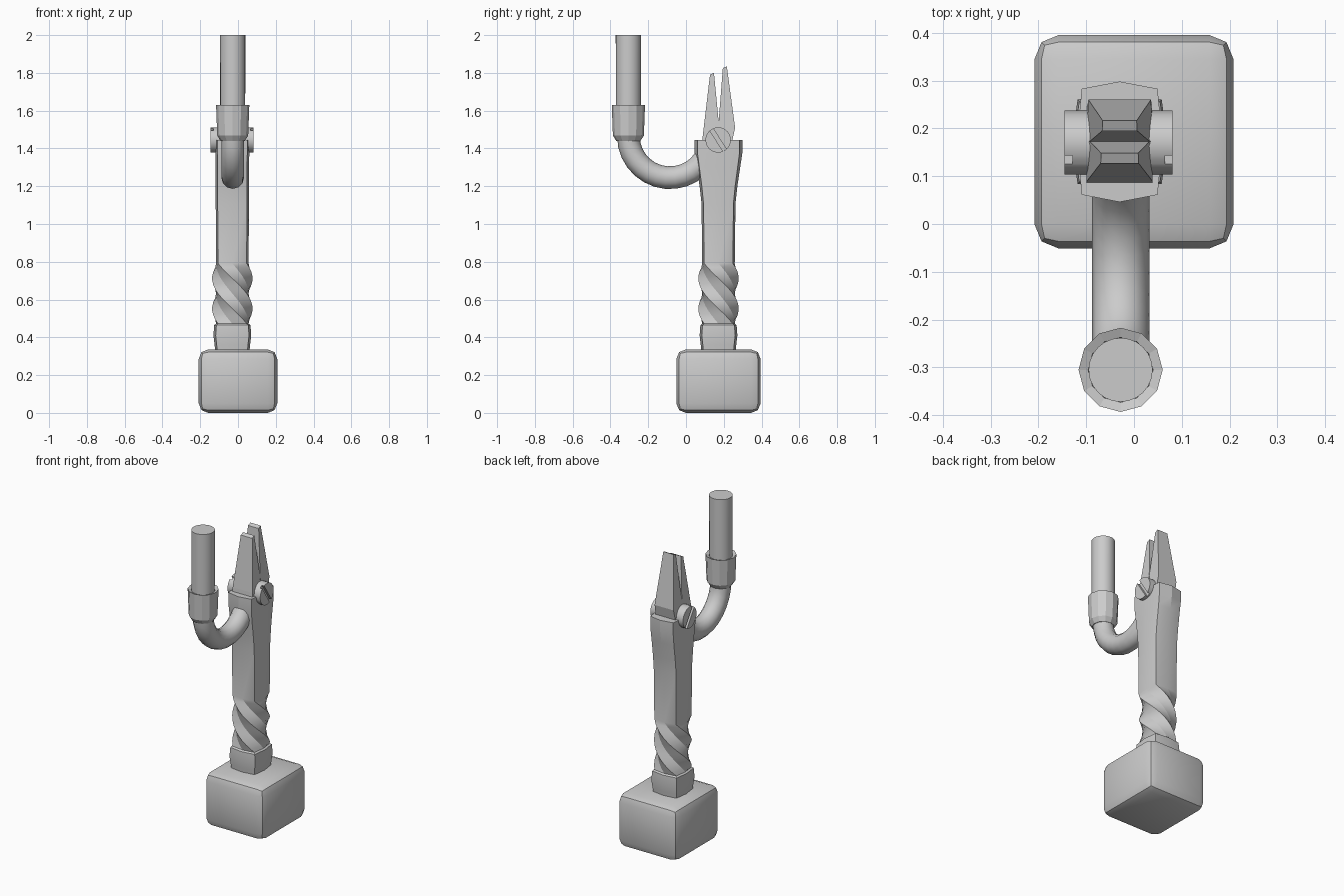
import bpy, bmesh, math
from mathutils import Vector, Matrix

if "Cube" in bpy.data.objects:
    bpy.data.objects.remove(bpy.data.objects["Cube"])

CX, CY = -0.03, 0.172          # stem axis
HOOK_Y = -0.305                # candle axis

grey = bpy.data.materials.new("plain grey")
grey.diffuse_color = (0.6, 0.6, 0.6, 1)
grey.use_nodes = True
grey.node_tree.nodes["Principled BSDF"].inputs["Base Color"].default_value = grey.diffuse_color


def finish(name, bm, smooth=None):
    bmesh.ops.recalc_face_normals(bm, faces=bm.faces)
    me = bpy.data.meshes.new(name)
    bm.to_mesh(me)
    bm.free()
    me.materials.append(grey)
    ob = bpy.data.objects.new(name, me)
    bpy.context.collection.objects.link(ob)
    if smooth:
        bpy.ops.object.select_all(action='DESELECT')
        ob.select_set(True)
        bpy.context.view_layer.objects.active = ob
        bpy.ops.object.shade_smooth_by_angle(angle=math.radians(smooth))
    return ob


def loft(name, rings, smooth=None):
    """Skin a list of equal-length point rings and cap both ends."""
    bm = bmesh.new()
    vs = [[bm.verts.new(p) for p in r] for r in rings]
    n = len(rings[0])
    for a, b in zip(vs, vs[1:]):
        for i in range(n):
            j = (i + 1) % n
            bm.faces.new((a[i], a[j], b[j], b[i]))
    bm.faces.new(vs[0])
    bm.faces.new(vs[-1])
    return finish(name, bm, smooth)


def lathe(name, profile, x, y, n, smooth=None):
    ang = [2 * math.pi * i / n for i in range(n)]
    return loft(name, [[(x + r * math.cos(a), y + r * math.sin(a), z) for a in ang]
                       for r, z in profile], smooth)


def box(name, centre, size, rot=None):
    bm = bmesh.new()
    bmesh.ops.create_cube(bm, size=1)
    bmesh.ops.transform(bm, verts=bm.verts, matrix=Matrix.Translation(centre)
                        @ (rot or Matrix()) @ Matrix.Diagonal((*size, 1)))
    return bm


def bulged_square(z, hx, hy, twist=0):
    """Square with slightly raised side middles; hx, hy are half widths."""
    pts = []
    for i in range(8):
        a = math.radians(45 * i)
        r = 1.0 if i % 2 == 0 else 0.88 * math.sqrt(2)
        x, y = r * hx * math.cos(a), r * hy * math.sin(a)
        c, s = math.cos(twist), math.sin(twist)
        pts.append((CX + x * c - y * s, CY + x * s + y * c, z))
    return pts


# rounded base block
bm = box("base", (0, CY, 0.168), (0.416, 0.446, 0.336))
bmesh.ops.bevel(bm, geom=bm.edges[:], offset=0.05, segments=2, profile=0.5,
                affect='EDGES', clamp_overlap=True)
finish("base_block", bm, 25)

# stem foot, twisted part, plain shaft and flared head
rings = [bulged_square(0.32, 0.09, 0.09), bulged_square(0.36, 0.094, 0.094),
         bulged_square(0.41, 0.1, 0.1), bulged_square(0.465, 0.096, 0.096)]
STEPS = 14
for i in range(STEPS + 1):
    t = i / STEPS
    rings.append(bulged_square(0.472 + 0.32 * t, 0.086, 0.086, -math.pi * t))
for z, hx, hy in ((1.11, 0.088, 0.09), (1.2, 0.088, 0.1), (1.3, 0.088, 0.115),
                  (1.375, 0.09, 0.126), (1.445, 0.09, 0.126)):
    rings.append(bulged_square(z, hx, hy, -math.pi))
loft("twisted_stem", rings, 20)

# two tapered jaws: y-z outline, narrower in x towards the tips
jaws = {
    "front_jaw": ((0.085, 1.42), (0.089, 1.47), (0.127, 1.79), (0.148, 1.80),
                  (0.174, 1.53), (0.168, 1.42)),
    "back_jaw": ((0.24, 1.42), (0.26, 1.51), (0.216, 1.835), (0.195, 1.825),
                 (0.172, 1.53), (0.172, 1.42)),
}
for name, outline in jaws.items():
    sides = []
    for s in (-1, 1):
        sides.append([(CX + s * (0.069 - 0.033 * max(0, (z - 1.47) / 0.36)), y, z)
                      for y, z in outline])
    loft(name, sides)

# pivot bolt through the head, with a slot in each end
turn_x = Matrix.Rotation(math.pi / 2, 4, 'Y')
bm = bmesh.new()
bmesh.ops.create_cone(bm, cap_ends=True, segments=24, radius1=0.067, radius2=0.067,
                      depth=0.226, matrix=Matrix.Translation((-0.032, 0.17, 1.445)) @ turn_x)
bolt = finish("pivot_bolt", bm, 30)
slot_turn = Matrix.Rotation(math.radians(-57), 4, 'X')
for side, x in (("left", -0.145), ("right", 0.081)):
    cut = finish(side + "_slot_cutter",
                 box("slot", (x, 0.17, 1.445), (0.032, 0.2, 0.021), slot_turn))
    cut.hide_render = True
    cut.display_type = 'WIRE'
    cut.hide_set(True)
    mod = bolt.modifiers.new(side + "_slot", 'BOOLEAN')
    mod.operation = 'DIFFERENCE'
    mod.object = cut

# curved arm: round tube swept along an arc
tube = []
R, N = 0.22, 12
for i in range(13):
    a = math.radians(180 + 145 * i / 12)
    out = Vector((0, math.cos(a), math.sin(a)))
    c = Vector((CX + 0.002, -0.085, 1.465)) + out * R
    tube.append([c + 0.06 * (out * math.cos(b) + Vector((1, 0, 0)) * math.sin(b))
                 for b in (2 * math.pi * k / N for k in range(N))])
loft("curved_arm", tube, 35)

# candle cup and candle
lathe("candle_cup", [(0.064, 1.44), (0.082, 1.468), (0.088, 1.63), (0.068, 1.622),
                     (0.066, 1.6)], CX + 0.002, HOOK_Y, 12)
lathe("candle", [(0.066, 1.5), (0.067, 2.0)], CX + 0.002, HOOK_Y, 24, 30)
